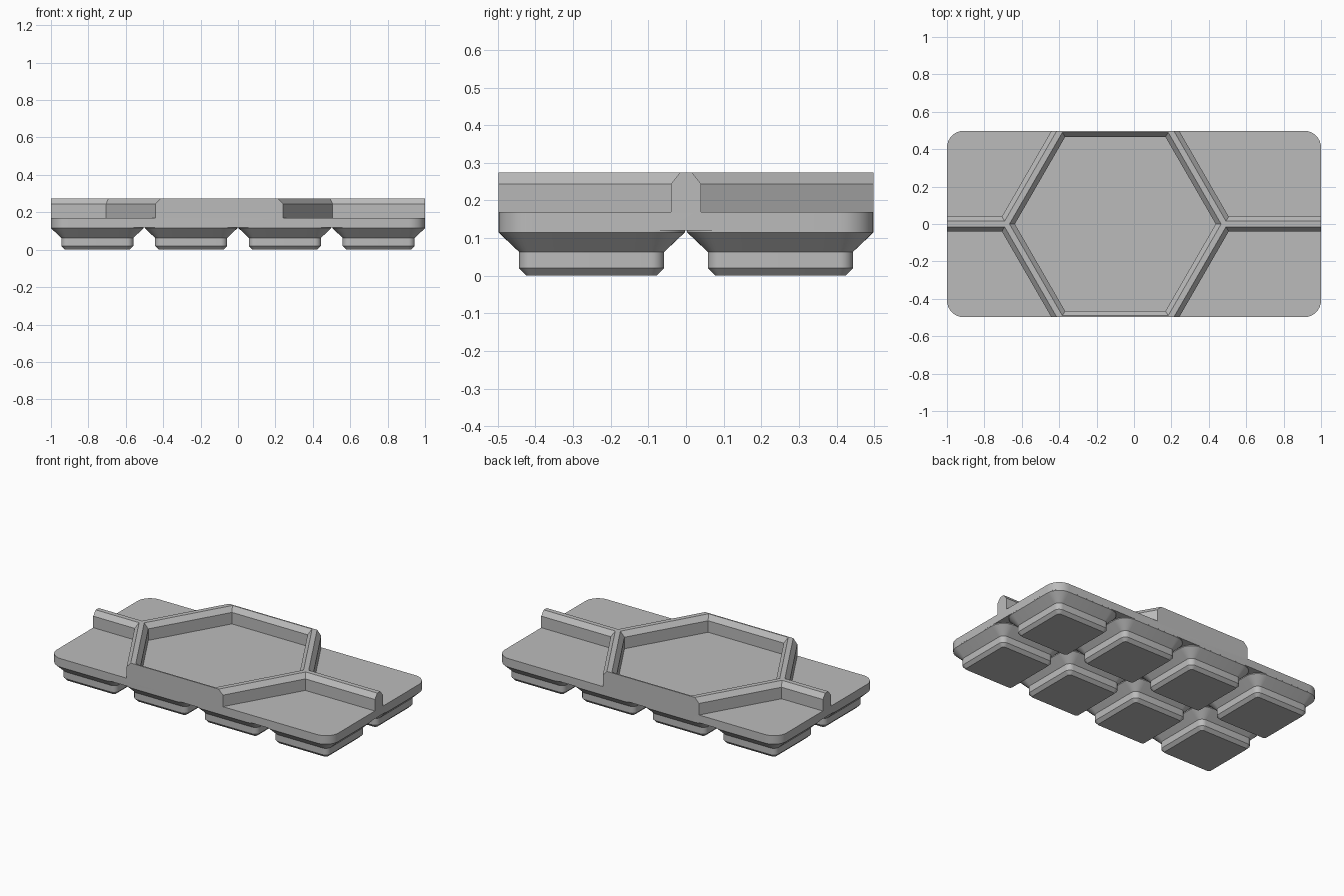
import bpy, bmesh, math

cube = bpy.data.objects.get("Cube")
if cube:
    bpy.data.objects.remove(cube, do_unlink=True)

# Main sizes
HALF_X, HALF_Y = 1.0, 0.4985
PITCH = 0.5015
RADIUS = 0.09
SLAB_Z, FLOOR_Z, RIDGE_Z, TOP_Z = 0.12, 0.17, 0.244, 0.275
HEX_APOTHEM = 0.505          # to the middle of the walls
HEX_X = -0.1

grey = bpy.data.materials.new("plain grey")
grey.use_nodes = True
colour = (0.5, 0.5, 0.5, 1)
grey.diffuse_color = colour
grey.node_tree.nodes["Principled BSDF"].inputs["Base Color"].default_value = colour


def rounded_rect(cx, cy, hx, hy, r, z, steps=8):
    points = []
    for quarter, (sx, sy) in enumerate([(1, 1), (-1, 1), (-1, -1), (1, -1)]):
        for i in range(steps + 1):
            a = math.pi / 2 * (quarter + i / steps)
            points.append((cx + sx * (hx - r) + r * math.cos(a),
                           cy + sy * (hy - r) + r * math.sin(a), z))
    return points


def hexagon(cx, cy, apothem, z):
    r = apothem / math.cos(math.pi / 6)
    return [(cx + r * math.cos(i * math.pi / 3),
             cy + r * math.sin(i * math.pi / 3), z) for i in range(6)]


def loft(bm, rings):
    """Skin a stack of rings, closed at both ends."""
    loops = [[bm.verts.new(p) for p in ring] for ring in rings]
    for low, high in zip(loops, loops[1:]):
        for i in range(len(low)):
            j = (i + 1) % len(low)
            bm.faces.new((low[i], low[j], high[j], high[i]))
    bm.faces.new(loops[0][::-1])
    bm.faces.new(loops[-1])


def make_object(name, bm):
    mesh = bpy.data.meshes.new(name)
    bm.to_mesh(mesh)
    bm.free()
    mesh.materials.append(grey)
    obj = bpy.data.objects.new(name, mesh)
    bpy.context.collection.objects.link(obj)
    return obj


def select(obj):
    bpy.ops.object.select_all(action='DESELECT')
    obj.select_set(True)
    bpy.context.view_layer.objects.active = obj


# Tray block
bm = bmesh.new()
loft(bm, [rounded_rect(0, 0, HALF_X, HALF_Y, RADIUS, z) for z in (SLAB_Z, TOP_Z)])
tray = make_object("tray", bm)

# Hexagonal pockets with chamfered rims: one whole, four cut by the edges
step = 1.5 * HEX_APOTHEM / math.cos(math.pi / 6)
centres = [(HEX_X, 0)] + [(HEX_X + sx * step, sy * HEX_APOTHEM)
                          for sx in (-1, 1) for sy in (-1, 1)]
bm = bmesh.new()
for cx, cy in centres:
    loft(bm, [hexagon(cx, cy, a, z) for a, z in
              ((0.465, FLOOR_Z), (0.465, RIDGE_Z), (0.49, TOP_Z), (0.49, TOP_Z + 0.03))])
cutter = make_object("pocket_cutter", bm)
cutter.hide_render = True

cut = tray.modifiers.new("pockets", 'BOOLEAN')
cut.operation = 'DIFFERENCE'
cut.solver = 'EXACT'
cut.object = cutter
select(tray)
bpy.ops.object.modifier_apply(modifier=cut.name)
bpy.data.objects.remove(cutter, do_unlink=True)

# Stepped feet: (half width, corner radius, height)
profile = [(0.173, 0.016, 0), (0.1925, 0.035, 0.02), (0.1925, 0.035, 0.063),
           (0.2475, RADIUS, 0.115), (0.2475, RADIUS, SLAB_Z)]
feet = []
for row, y in (("front", -PITCH / 2), ("back", PITCH / 2)):
    for col in range(4):
        x = (col - 1.5) * PITCH
        bm = bmesh.new()
        loft(bm, [rounded_rect(x, y, h, h, r, z) for h, r, z in profile])
        feet.append(make_object(f"{row}_foot_{col + 1}", bm))

# Smooth rounded corners, keep the creases
for obj in [tray] + feet:
    select(obj)
    bpy.ops.object.shade_smooth_by_angle(angle=math.radians(25))
